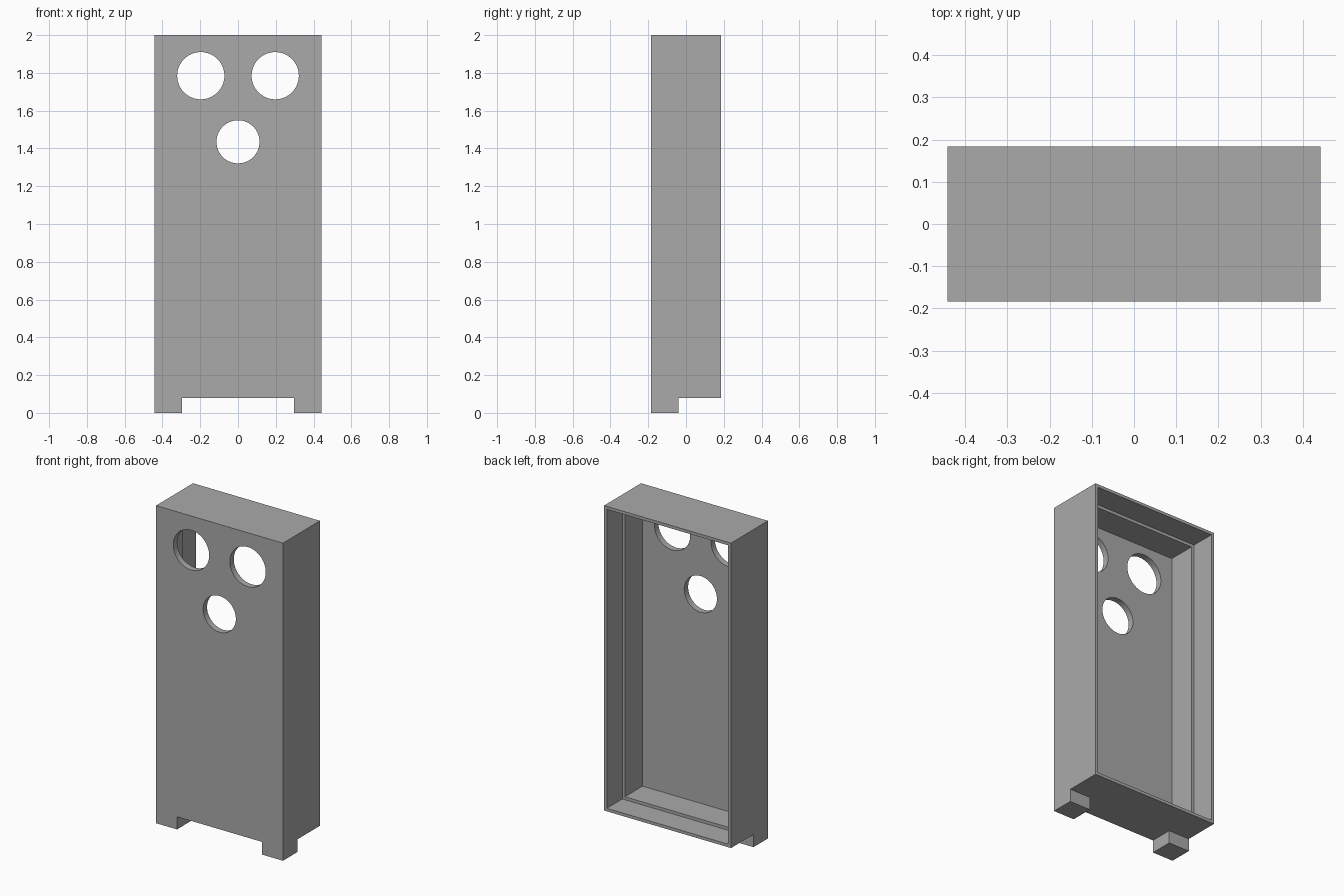
import bpy
from math import pi

default = bpy.data.objects.get("Cube")
if default:
    bpy.data.objects.remove(default, do_unlink=True)

W, D, H = 0.442, 0.184, 2.0      # half width, half depth, height
BASE = 0.08                      # underside of the case
RIM = 0.019                      # wall thickness and ledge width
LEDGE_Y, PANEL_Y = 0.03, -0.145  # ledge and inner face of front panel
FOOT_X, FOOT_Y = 0.296, -0.04

grey = bpy.data.materials.new("grey")
grey.use_nodes = True
colour = (0.4, 0.4, 0.4, 1)
grey.diffuse_color = colour
grey.node_tree.nodes["Principled BSDF"].inputs["Base Color"].default_value = colour


def box(name, low, high):
    bpy.ops.mesh.primitive_cube_add(
        size=1, location=[(a + b) / 2 for a, b in zip(low, high)])
    obj = bpy.context.object
    obj.name = name
    obj.scale = [b - a for a, b in zip(low, high)]
    bpy.ops.object.transform_apply(location=True, rotation=True, scale=True)
    obj.data.materials.append(grey)
    return obj


def cut(target, cutter):
    mod = target.modifiers.new("cut", 'BOOLEAN')
    mod.operation = 'DIFFERENCE'
    mod.solver = 'EXACT'
    mod.object = cutter
    bpy.context.view_layer.objects.active = target
    bpy.ops.object.modifier_apply(modifier=mod.name)
    bpy.data.objects.remove(cutter, do_unlink=True)


# Case with feet
case = box("case", (-W, -D, 0), (W, D, H))

# Clear the underside, leaving two front feet
cut(case, box("rear_gap", (-1, FOOT_Y, -1), (1, 1, BASE)))
cut(case, box("foot_gap", (-FOOT_X, -1, -1), (FOOT_X, 1, BASE)))

# Stepped recess open at the back
for inset, y in ((RIM, LEDGE_Y), (2 * RIM, PANEL_Y)):
    cut(case, box("recess", (-W + inset, y, BASE + inset),
                  (W - inset, 1, H - inset)))

# Round holes through the front panel
for x, z, radius in ((-0.197, 1.785, 0.125), (0.197, 1.785, 0.125),
                     (0, 1.435, 0.114)):
    bpy.ops.mesh.primitive_cylinder_add(
        vertices=64, radius=radius, depth=0.2,
        location=(x, -D, z), rotation=(pi / 2, 0, 0))
    hole = bpy.context.object
    hole.data.materials.append(grey)
    cut(case, hole)

# Crisp flat faces with smooth hole walls
bpy.ops.object.select_all(action='DESELECT')
case.select_set(True)
bpy.context.view_layer.objects.active = case
bpy.ops.object.shade_smooth_by_angle(angle=pi / 6)
